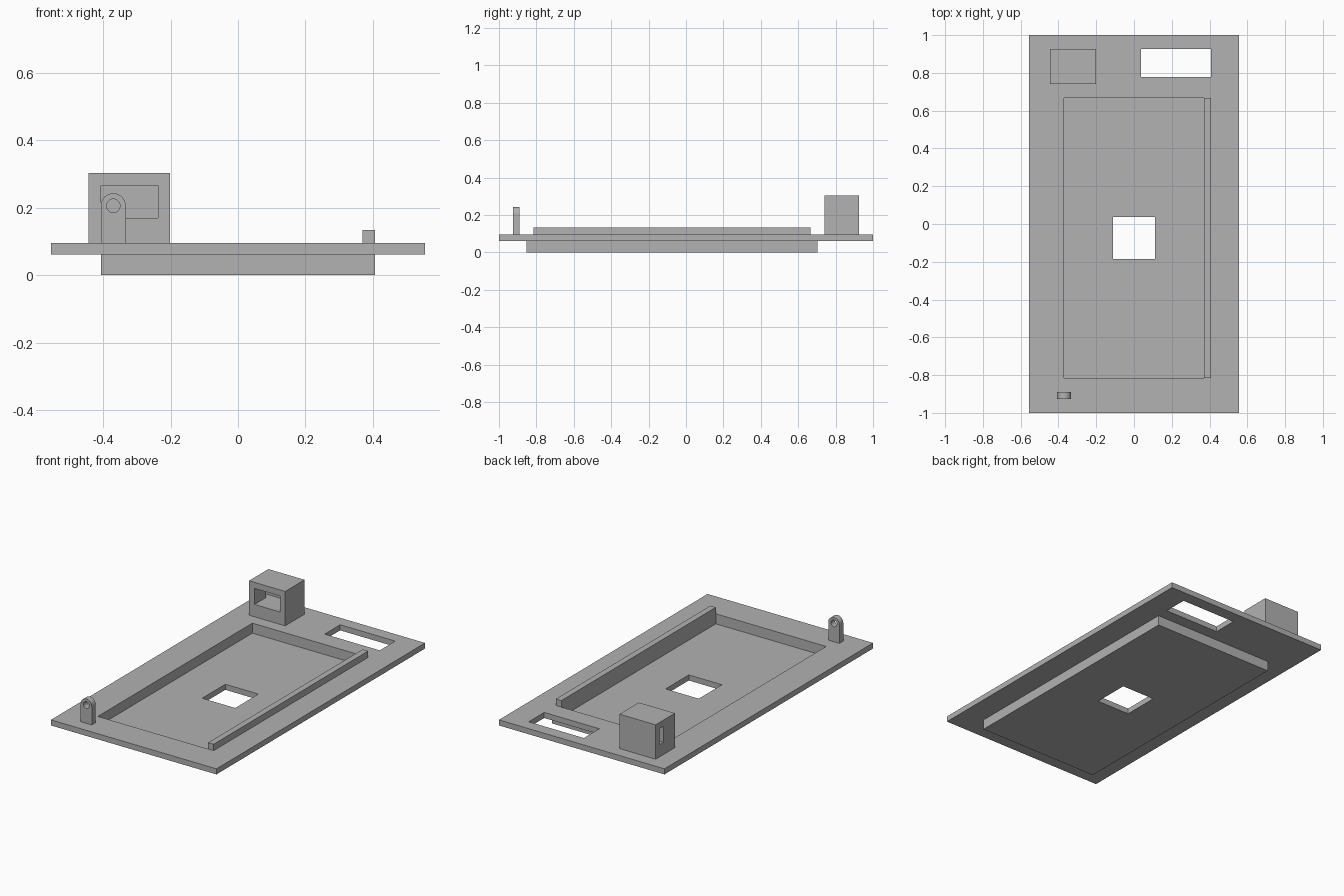
import bpy
import bmesh
from math import pi, cos, sin

if "Cube" in bpy.data.objects:
    bpy.data.objects.remove(bpy.data.objects["Cube"], do_unlink=True)

U = 1 / 27                      # layout module of the plan
PLATE_LOW, PLATE_TOP = 0.061, 0.095
FLOOR = 0.034

grey = bpy.data.materials.new("plain grey")
grey.use_nodes = True
grey.diffuse_color = (0.445, 0.445, 0.445, 1)
grey.node_tree.nodes["Principled BSDF"].inputs["Base Color"].default_value = grey.diffuse_color


def prism(name, outline, axis, low, high):
    """Extrude a 2D outline along y or z."""
    bm = bmesh.new()
    place = {"z": lambda a, b: (a, b, low), "y": lambda a, b: (a, low, b)}[axis]
    face = bm.faces.new([bm.verts.new(place(a, b)) for a, b in outline])
    new = bmesh.ops.extrude_face_region(bm, geom=[face])["geom"]
    step = (0, 0, high - low) if axis == "z" else (0, high - low, 0)
    bmesh.ops.translate(bm, vec=step, verts=[v for v in new if isinstance(v, bmesh.types.BMVert)])
    bmesh.ops.recalc_face_normals(bm, faces=bm.faces)
    mesh = bpy.data.meshes.new(name)
    bm.to_mesh(mesh)
    bm.free()
    mesh.materials.append(grey)
    obj = bpy.data.objects.new(name, mesh)
    bpy.context.scene.collection.objects.link(obj)
    return obj


def block(name, x, y, z):
    """Box from x and y ranges in modules and a z range in units."""
    (x0, x1), (y0, y1) = x, y
    outline = [(a * U, b * U) for a, b in ((x0, y0), (x1, y0), (x1, y1), (x0, y1))]
    return prism(name, outline, "z", *z)


def combine(target, tool, operation="DIFFERENCE"):
    """Apply a boolean and remove the tool."""
    mod = target.modifiers.new("boolean", "BOOLEAN")
    mod.operation, mod.solver, mod.object = operation, "EXACT", tool
    bpy.context.view_layer.update()
    graph = bpy.context.evaluated_depsgraph_get()
    mesh = bpy.data.meshes.new_from_object(target.evaluated_get(graph))
    target.modifiers.clear()
    target.data = mesh
    bpy.data.objects.remove(tool, do_unlink=True)


def arc(cx, cz, radius, start, end, steps):
    return [(cx + radius * cos(start + (end - start) * i / steps),
             cz + radius * sin(start + (end - start) * i / steps)) for i in range(steps + 1)]


# Base plate with sunken tray, centre opening and rear window
base = block("base_plate", (-15, 15), (-27, 27), (PLATE_LOW, PLATE_TOP))
combine(base, block("tray", (-11, 11), (-23, 19), (0, 0.08)), "UNION")
combine(base, block("pocket", (-10, 10), (-22, 18), (FLOOR, 0.2)))
combine(base, block("centre_opening", (-3, 3), (-5, 1), (-0.1, 0.2)))
combine(base, block("rear_window", (1, 11), (21, 25), (-0.1, 0.2)))

# Raised rail along the left edge of the tray
block("side_rail", (10, 11), (-22, 18), (PLATE_TOP, 0.134))

# Housing, open at the front, with a slot in its right wall
housing = block("housing", (-12, -5.45), (20, 25), (PLATE_TOP, 0.304))
combine(housing, block("cavity", (-11, -6.4), (19, 24), (0.17, 0.267)))
combine(housing, block("side_slot", (-13, -10), (23, 24), (0.17, 0.267)))

# Upright lug with rounded top and pin hole
cx, cz = -10 * U, PLATE_TOP + 3 * U
outline = [(cx - U, PLATE_TOP), (cx + U, PLATE_TOP)] + arc(cx, cz, U, 0, pi, 24)
lug = prism("pin_lug", outline, "y", -25 * U, -24 * U)
combine(lug, prism("pin_hole", arc(cx, cz, 0.02, 0, 2 * pi, 32)[:-1], "y", -26 * U, -23 * U))
bpy.ops.object.select_all(action="DESELECT")
lug.select_set(True)
bpy.context.view_layer.objects.active = lug
bpy.ops.object.shade_smooth_by_angle()
